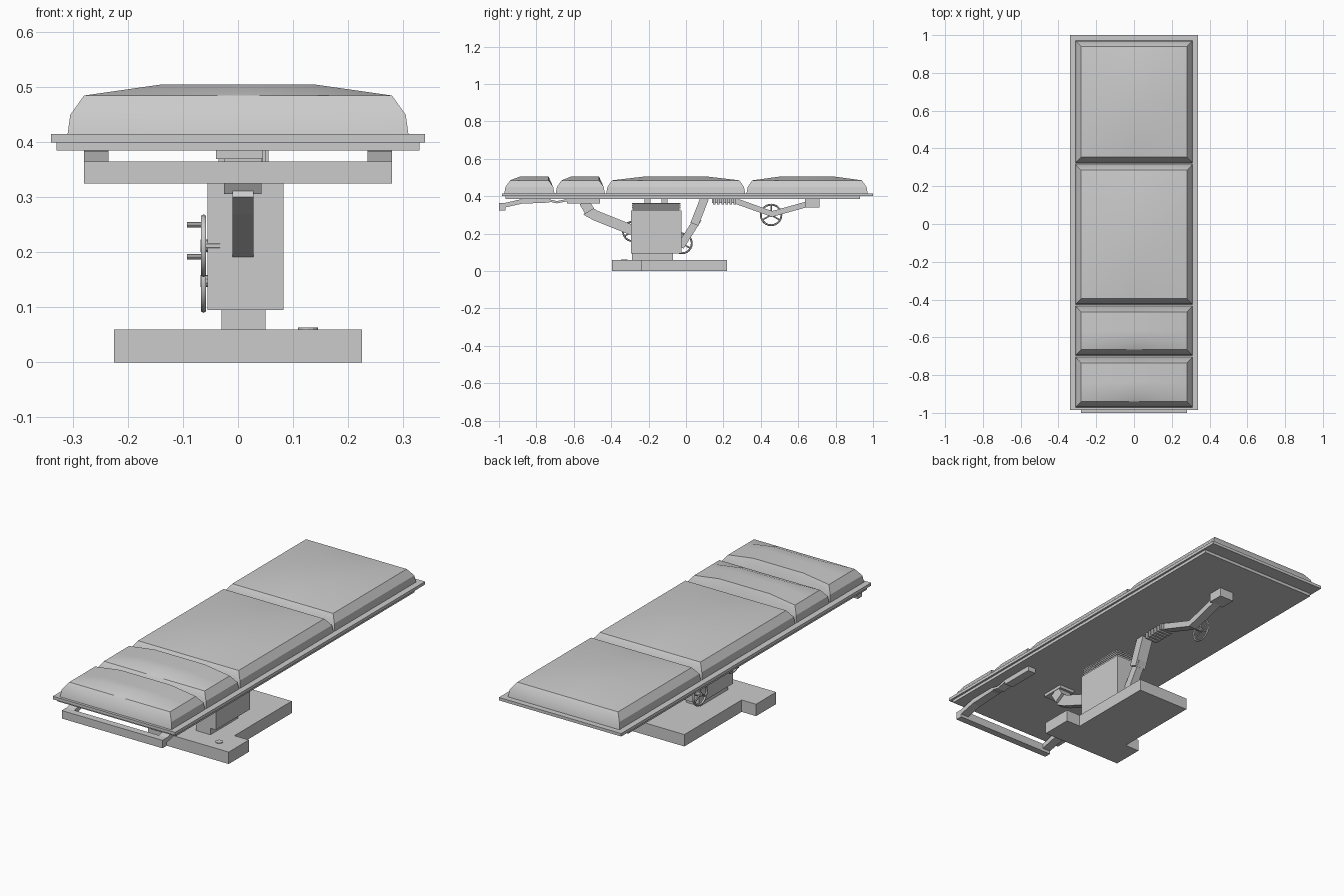
import bpy, bmesh, math
from mathutils import Vector

if "Cube" in bpy.data.objects:
    bpy.data.objects.remove(bpy.data.objects["Cube"])


def finish(name, bm, smooth=False):
    bmesh.ops.recalc_face_normals(bm, faces=bm.faces)
    me = bpy.data.meshes.new(name)
    bm.to_mesh(me)
    bm.free()
    ob = bpy.data.objects.new(name, me)
    bpy.context.collection.objects.link(ob)
    if smooth:
        bpy.ops.object.select_all(action='DESELECT')
        ob.select_set(True)
        bpy.context.view_layer.objects.active = ob
        bpy.ops.object.shade_smooth_by_angle(angle=math.radians(25))
    return ob


def prism(name, outline, lo, hi, axis='x'):
    """Extrude an outline (yz for axis x, xy for axis z)."""
    bm = bmesh.new()
    pt = (lambda p, d: (d, *p)) if axis == 'x' else (lambda p, d: (*p, d))
    f = bm.faces.new([bm.verts.new(pt(p, lo)) for p in outline])
    r = bmesh.ops.extrude_face_region(bm, geom=[f])
    off = Vector((hi - lo, 0, 0) if axis == 'x' else (0, 0, hi - lo))
    bmesh.ops.translate(bm, vec=off, verts=[v for v in r['geom'] if isinstance(v, bmesh.types.BMVert)])
    return finish(name, bm)


def box(name, x0, x1, y0, y1, z0, z1):
    return prism(name, [(x0, y0), (x1, y0), (x1, y1), (x0, y1)], z0, z1, 'z')


def beam(name, path, t, x0, x1):
    """Bar of thickness t following a yz path, with mitred bends."""
    pts = [Vector(p) for p in path]
    up, down = [], []
    for i, p in enumerate(pts):
        a = (p - pts[i - 1]).normalized() if i else (pts[1] - p).normalized()
        b = (pts[i + 1] - p).normalized() if i < len(pts) - 1 else a
        n = Vector((-(a + b).y, (a + b).x)).normalized()
        k = t / 2 / max(0.5, n.dot(Vector((-a.y, a.x))))
        up.append(p + n * k)
        down.append(p - n * k)
    return prism(name, [tuple(p) for p in up + down[::-1]], x0, x1)


def rod(name, p, q, r, n=10):
    p, q = Vector(p), Vector(q)
    d = q - p
    bm = bmesh.new()
    bmesh.ops.create_cone(bm, cap_ends=True, segments=n, radius1=r, radius2=r, depth=d.length)
    bm.transform(d.to_track_quat('Z', 'Y').to_matrix().to_4x4())
    bmesh.ops.translate(bm, vec=(p + q) / 2, verts=bm.verts)
    return finish(name, bm, True)


def cushion(name, y0, y1, back_arched):
    """Sloped sides below a domed 4 x 4 top."""
    bm = bmesh.new()
    N = 4
    xs = [-0.28 + 0.14 * i for i in range(N + 1)]
    ys = [y0 + 0.035 + (y1 - y0 - 0.07) * j / N for j in range(N + 1)]

    def height(i, j):
        inner_x, inner_y = 0 < i < N, 0 < j < N
        return 0.505 if inner_x and (inner_y or (back_arched and j == N)) else 0.485

    g = [[bm.verts.new((x, y, height(i, j))) for j, y in enumerate(ys)] for i, x in enumerate(xs)]
    for i in range(N):
        for j in range(N):
            bm.faces.new((g[i][j], g[i + 1][j], g[i + 1][j + 1], g[i][j + 1]))
    ring = ([g[i][0] for i in range(N)] + [g[N][j] for j in range(N)]
            + [g[i][N] for i in range(N, 0, -1)] + [g[0][j] for j in range(N, 0, -1)])
    cy, hy = (y0 + y1) / 2, (y1 - y0) / 2
    prev = ring
    for hx, inset, z in ((0.305, 0.01, 0.45), (0.31, 0.003, 0.413)):
        new = [bm.verts.new((v.co.x * hx / 0.28, cy + (v.co.y - cy) * (hy - inset) / (hy - 0.035), z)) for v in ring]
        for k in range(len(ring)):
            m = (k + 1) % len(ring)
            bm.faces.new((prev[k], prev[m], new[m], new[k]))
        prev = new
    bm.faces.new(prev)
    return finish(name, bm, True)


def handwheel(name, x, y, z, r, pegs=()):
    bpy.ops.mesh.primitive_torus_add(major_radius=r - 0.005, minor_radius=0.005, major_segments=24,
                                     minor_segments=6, location=(x, y, z), rotation=(0, math.pi / 2, 0))
    bpy.context.object.name = name
    bpy.ops.object.shade_smooth_by_angle(angle=math.radians(60))
    for a in (90, 210, 330):
        c, s = math.cos(math.radians(a)), math.sin(math.radians(a))
        rod(name + "_spoke", (x, y, z), (x, y + c * (r - .005), z + s * (r - .005)), 0.004, 6)
    rod(name + "_hub", (x - .006, y, z), (x + .03, y, z), 0.011)
    for pz in pegs:
        rod(name + "_peg", (x - 0.03, y, pz), (x, y, pz), 0.005)


# Floor base (T-shaped) and pedal cap
prism("base", [(-.225, -.395), (.225, -.395), (.225, -.235), (.145, -.235),
               (.145, .22), (-.145, .22), (-.145, -.235), (-.225, -.235)], 0, 0.06, 'z')
rod("base_cap", (0.127, -0.33, 0.055), (0.127, -0.33, 0.063), 0.018, 12)

# Column with bellows and posts
box("column_foot", -.03, .05, -.29, -.07, .055, .1)
box("column", -.055, .083, -.295, -.025, .095, .325)
for i in range(4):
    z = 0.325 + i * 0.01
    box("bellows_core", -.04, .068, -.28, -.04, z, z + .004)
    box("bellows_fold", -.05, .078, -.29, -.03, z + .003, z + .01)
for y in (-.205, -.115):
    box("column_post", -.035, .045, y - .016, y + .016, .36, .39)

# Table plate and underside slab
box("table_plate", -.34, .34, -.985, 1.0, .4, .415)
box("under_slab", -.33, .33, -.965, .93, .385, .401)

# Four cushions
for n, a, b, arch in (("foot_cushion", -.975, -.70, True), ("leg_cushion", -.70, -.43, True),
                      ("seat_cushion", -.43, .32, False), ("back_cushion", .32, .975, False)):
    cushion(n, a, b, arch)

# Front handle with side arms and mounting blocks
box("handle_bar", -.28, .28, -1.0, -.965, .325, .365)
for s in (-1, 1):
    a, b = sorted((s * .235, s * .28))
    beam("handle_arm", [(-.985, .348), (-.88, .372), (-.73, .378)], .024, a, b)
    beam("handle_link", [(-.74, .379), (-.69, .368), (-.63, .38)], .012, a, b)
    box("handle_block", a, b, -.635, -.46, .36, .386)

# Front support arm
box("front_arm_mount", -.04, .045, -.62, -.5, .37, .39)
beam("front_arm_head", [(-.545, .37), (-.515, .32)], .055, -.025, .043)
beam("front_arm", [(-.535, .325), (-.48, .295), (-.28, .215)], .055, -.01, .028)

# Rear support arm, bellows joint and backrest strut
beam("rear_lower_arm", [(-.03, .13), (.065, .28)], .04, -.005, .035)
beam("rear_upper_arm", [(.045, .25), (.10, .39)], .045, -.015, .045)
box("joint_core", -.01, .04, .14, .27, .365, .388)
for i in range(6):
    y = .145 + i * .022
    box("joint_fold", -.02, .05, y, y + .013, .355, .388)
beam("strut", [(.25, .38), (.46, .305), (.64, .355)], .03, -.008, .038)
box("strut_block", -.025, .055, .635, .715, .34, .39)

# Hand wheels
handwheel("front_wheel", -.0625, -.285, .212, .057, (.25, .192))
handwheel("rear_wheel", -.0625, -.022, .148, .058)
handwheel("back_wheel", -.04, .455, .30, .06)
